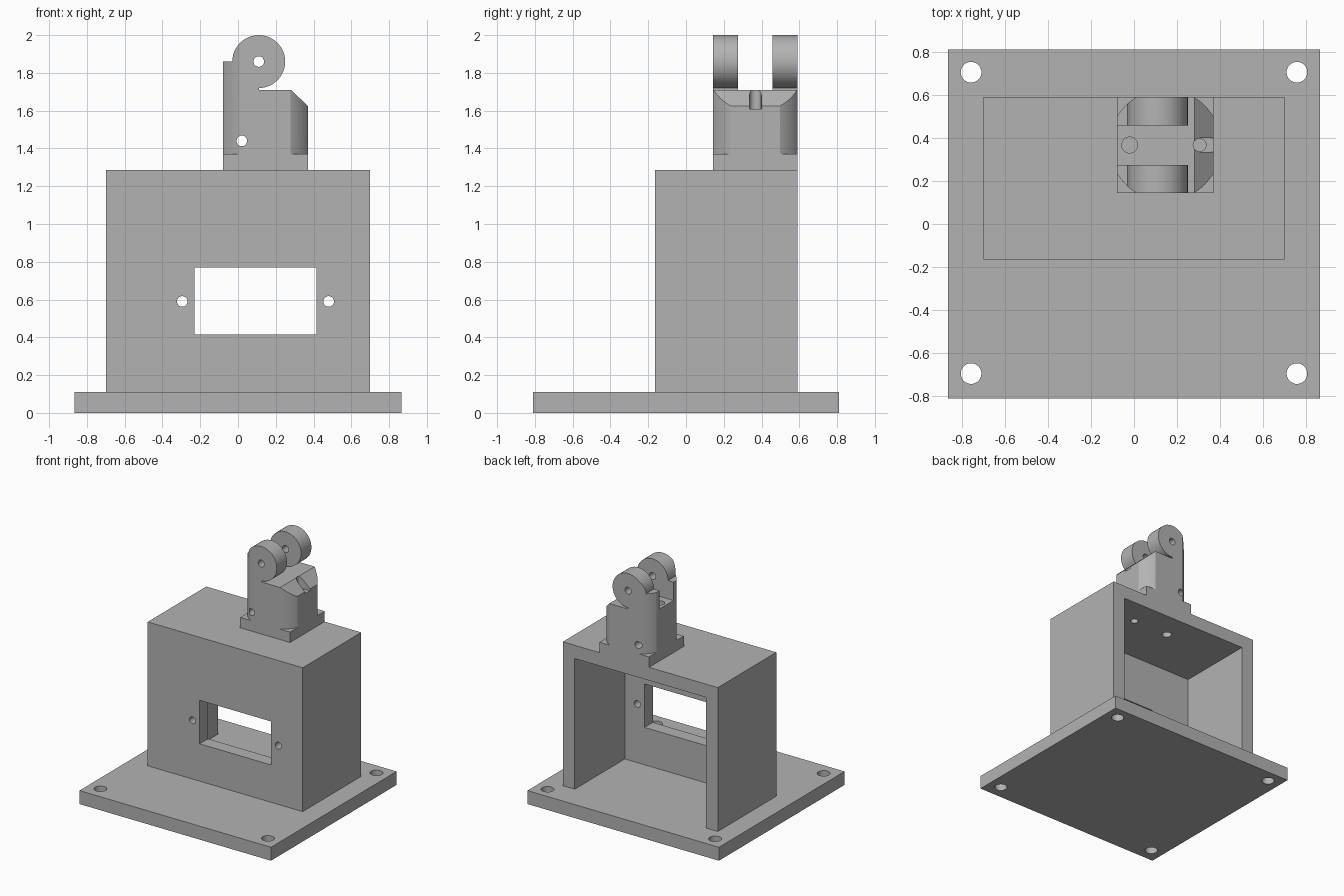
import bpy, bmesh
from math import pi, sin, cos
from mathutils import Matrix

cube = bpy.data.objects.get("Cube")
if cube:
    bpy.data.objects.remove(cube, do_unlink=True)

grey = bpy.data.materials.new("plain grey")
grey.use_nodes = True
COLOUR = (0.45, 0.45, 0.45, 1)
grey.diffuse_color = COLOUR
grey.node_tree.nodes["Principled BSDF"].inputs["Base Color"].default_value = COLOUR


def make(name, bm):
    bmesh.ops.recalc_face_normals(bm, faces=bm.faces)
    mesh = bpy.data.meshes.new(name)
    bm.to_mesh(mesh)
    bm.free()
    mesh.materials.append(grey)
    ob = bpy.data.objects.new(name, mesh)
    bpy.context.collection.objects.link(ob)
    return ob


def box(name, x, y, z):
    bm = bmesh.new()
    bmesh.ops.create_cube(bm, size=1)
    for v in bm.verts:
        for i, (lo, hi) in enumerate((x, y, z)):
            v.co[i] = lo if v.co[i] < 0 else hi
    return make(name, bm)


def rod(name, centre, radius, length, along_y=False, sides=32):
    bm = bmesh.new()
    turn = Matrix.Rotation(pi / 2, 4, 'X') if along_y else Matrix()
    bmesh.ops.create_cone(bm, cap_ends=True, segments=sides, radius1=radius,
                          radius2=radius, depth=length,
                          matrix=Matrix.Translation(centre) @ turn)
    return make(name, bm)


def profile(name, points, y0, y1):
    bm = bmesh.new()
    face = bm.faces.new([bm.verts.new((x, y0, z)) for x, z in points])
    ext = bmesh.ops.extrude_face_region(bm, geom=[face])
    for v in ext["geom"]:
        if isinstance(v, bmesh.types.BMVert):
            v.co.y = y1
    return make(name, bm)


def carve(ob, tools, operation='DIFFERENCE'):
    for tool in tools:
        mod = ob.modifiers.new("carve", 'BOOLEAN')
        mod.operation = operation
        mod.solver = 'EXACT'
        mod.object = tool
        bpy.context.view_layer.objects.active = ob
        bpy.ops.object.modifier_apply(modifier=mod.name)
        bpy.data.objects.remove(tool, do_unlink=True)


# Mounting plate with corner holes
plate = box("base_plate", (-.865, .865), (-.81, .81), (0, .11))
carve(plate, [rod("cut", (x, y, .05), .048, .4)
              for x in (-.757, .757) for y in (-.695, .705)])

# Housing, open at the back, with a front window and screw holes
housing = box("housing", (-.7, .7), (-.165, .59), (.11, 1.285))
carve(housing, [
    box("cut", (-.592, .592), (-.057, .8), (0, 1.177)),
    box("cut", (-.23, .415), (-.4, .1), (.415, .77))])
carve(housing, [rod("cut", (x, -.1, .59), .028, .4, True) for x in (-.295, .48)])


# Vertical bores shared by the housing roof and the post
def bores():
    return [rod("cut", (-.02, .367, 1.4), .037, 1),
            rod("cut", (.305, .367, 1.4), .03, 1)]


carve(housing, bores())

# Square foot of the post
foot = box("post_foot", (-.08, .37), (.143, .59), (1.285, 1.37))
carve(foot, bores())

# Post body with twin round lugs
LUG = (.11, 1.86)
lug_arc = [(LUG[0] + .14 * cos(a), LUG[1] + .14 * sin(a))
           for a in (-pi / 2 + 1.5 * pi * i / 36 for i in range(37))]
outline = [(-.08, 1.37), (.37, 1.37), (.37, 1.625), (.28, 1.71), (.11, 1.71)]
post = profile("post_with_lugs", outline + lug_arc + [(-.08, 1.86)], .143, .59)
carve(post, [rod("trim", (.145, .367, 1.7), .26, 1, sides=96)], 'INTERSECT')
carve(post, [box("cut", (-.3, .6), (.275, .457), (1.71, 2.2)),
             box("cut", (.305, .5), (.335, .399), (1.61, 1.9))])
carve(post, [rod("cut", (.02, .367, 1.44), .028, 1, True),
             rod("cut", (LUG[0], .367, LUG[1]), .028, 1, True)] + bores())

# Smooth round surfaces, crisp edges
for ob in (plate, housing, foot, post):
    bpy.ops.object.select_all(action='DESELECT')
    ob.select_set(True)
    bpy.context.view_layer.objects.active = ob
    bpy.ops.object.shade_smooth_by_angle(angle=.4)
